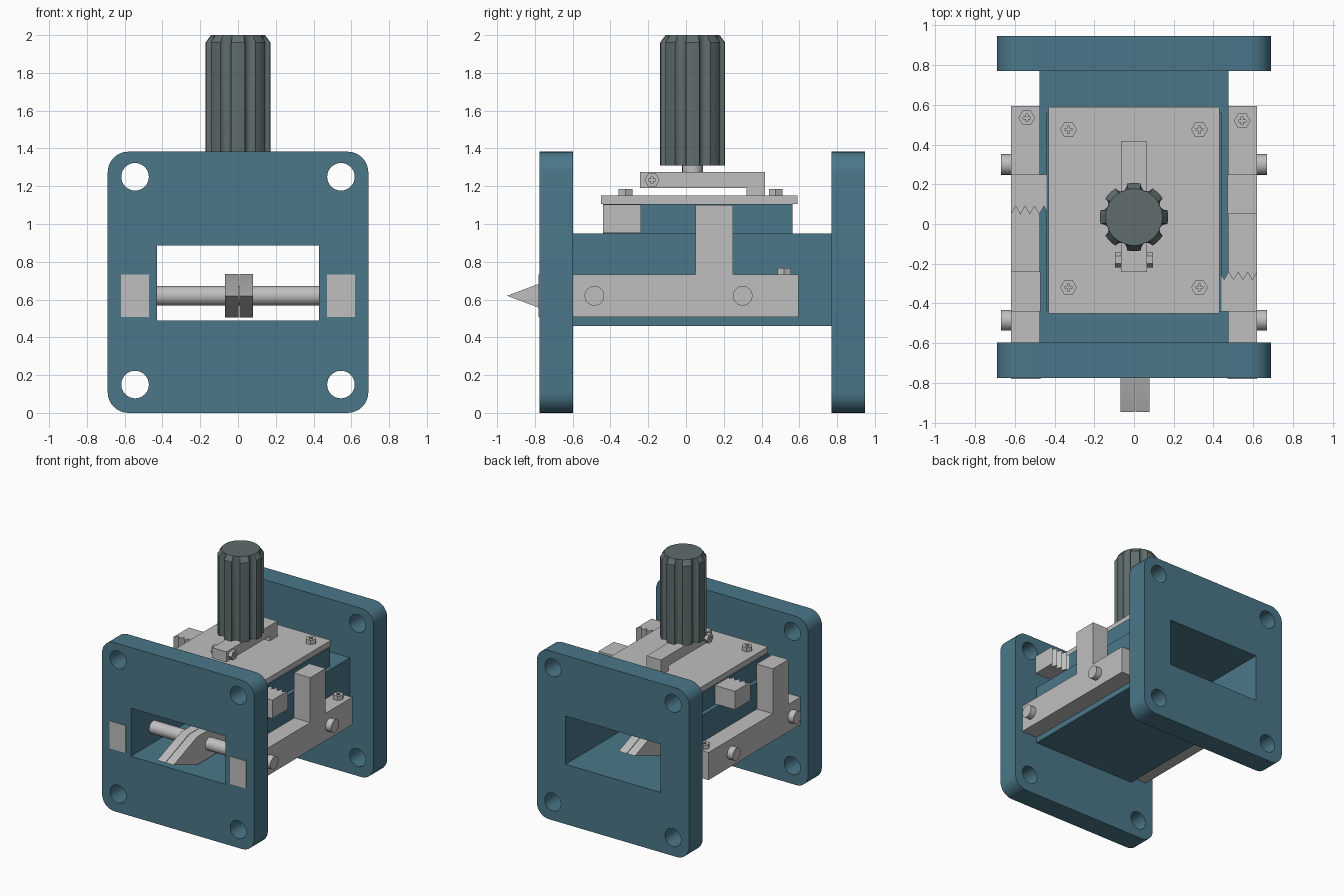
import bpy, bmesh, math
from mathutils import Matrix, Vector

if "Cube" in bpy.data.objects:
    bpy.data.objects.remove(bpy.data.objects["Cube"])


def material(name, rgb):
    m = bpy.data.materials.new(name)
    m.diffuse_color = (*rgb, 1)
    m.use_nodes = True
    m.node_tree.nodes["Principled BSDF"].inputs["Base Color"].default_value = m.diffuse_color
    return m


TEAL = material("teal paint", (0.070, 0.185, 0.250))
GREY = material("light grey metal", (0.52, 0.52, 0.52))
DARK = material("dark slate knob", (0.115, 0.150, 0.150))


def add_mesh(name, bm, mat):
    bmesh.ops.recalc_face_normals(bm, faces=bm.faces)
    me = bpy.data.meshes.new(name)
    bm.to_mesh(me)
    bm.free()
    me.materials.clear()
    me.materials.append(mat)
    ob = bpy.data.objects.new(name, me)
    bpy.context.collection.objects.link(ob)
    return ob


AXES = {
    'z': Matrix.Identity(4),
    'y': Matrix(((1, 0, 0, 0), (0, 0, -1, 0), (0, 1, 0, 0), (0, 0, 0, 1))),
    'x': Matrix(((0, 0, 1, 0), (1, 0, 0, 0), (0, 1, 0, 0), (0, 0, 0, 1))),
}


def prism(name, loops, axis, lo, hi, mat):
    """Extrude outlines (the first is solid, the rest are holes) along an axis.
    Outline coordinates: z -> (x, y), y -> (x, z), x -> (y, z)."""
    cu = bpy.data.curves.new(name, 'CURVE')
    cu.dimensions, cu.fill_mode, cu.extrude = '2D', 'BOTH', (hi - lo) / 2
    for loop in loops:
        sp = cu.splines.new('POLY')
        sp.points.add(len(loop) - 1)
        for p, (a, b) in zip(sp.points, loop):
            p.co = (a, b, 0, 1)
        sp.use_cyclic_u = True
    tmp = bpy.data.objects.new(name + "_outline", cu)
    bpy.context.collection.objects.link(tmp)
    me = bpy.data.meshes.new_from_object(
        tmp.evaluated_get(bpy.context.evaluated_depsgraph_get()))
    bpy.data.objects.remove(tmp)
    bm = bmesh.new()
    bm.from_mesh(me)
    bpy.data.meshes.remove(me)
    bmesh.ops.remove_doubles(bm, verts=bm.verts, dist=1e-5)
    M = AXES[axis]
    mid = (M.to_3x3() @ Vector((0, 0, 1)))
    mid = Vector([abs(c) for c in mid]) * (lo + hi) / 2
    bmesh.ops.transform(bm, verts=bm.verts, matrix=Matrix.Translation(mid) @ M)
    return add_mesh(name, bm, mat)


def rect(a0, a1, b0, b1):
    return [(a0, b0), (a1, b0), (a1, b1), (a0, b1)]


def ring(a, b, r, n=32, start=0.0):
    return [(a + r * math.cos(start + 2 * math.pi * i / n),
             b + r * math.sin(start + 2 * math.pi * i / n)) for i in range(n)]


def rounded(a0, a1, b0, b1, r, n=8):
    pts = []
    for k, (ca, cb) in enumerate([(a1 - r, b1 - r), (a0 + r, b1 - r),
                                  (a0 + r, b0 + r), (a1 - r, b0 + r)]):
        for i in range(n + 1):
            t = math.pi / 2 * (k + i / n)
            pts.append((ca + r * math.cos(t), cb + r * math.sin(t)))
    return pts


def box(name, x, y, z, mat):
    return prism(name, [rect(*x, *y)], 'z', *z, mat)


def screw(name, a, b, axis, base, sign=1, r=0.042):
    """Hex head with a sunken cross."""
    w, s = 0.005, 0.018
    cross = [(w, s), (w, w), (s, w), (s, -w), (w, -w), (w, -s),
             (-w, -s), (-w, -w), (-s, -w), (-s, w), (-w, w), (-w, s)]
    hexa = ring(a, b, r, 6)
    m, t = base + sign * 0.02, base + sign * 0.035
    prism(name, [hexa], axis, min(base, m), max(base, m), GREY)
    prism(name + "_cross", [hexa, [(a + p, b + q) for p, q in cross]],
          axis, min(m, t), max(m, t), GREY)


# Flanges with corner holes, and the hollow tube between them
window = rect(-0.43, 0.43, 0.49, 0.885)
holes = [ring(x, z, 0.073) for x in (-0.545, 0.545) for z in (0.15, 1.25)]
for name, lo, hi in (("front_flange", -0.775, -0.598), ("back_flange", 0.77, 0.947)):
    prism(name, [rounded(-0.69, 0.69, 0, 1.383, 0.11), window] + holes, 'y', lo, hi, TEAL)
prism("waveguide_tube", [rect(-0.475, 0.475, 0.46, 0.95), window], 'y', -0.598, 0.77, TEAL)

# Raised block and cover plate
box("raised_block", (-0.44, 0.44), (-0.44, 0.5625), (0.95, 1.105), TEAL)
box("cover_plate", (-0.43, 0.43), (-0.45, 0.59), (1.105, 1.15), GREY)
for x in (-0.33, 0.33):
    for y in (-0.32, 0.475):
        screw("plate_screw", x, y, 'z', 1.15)

# Two-part pointed vane inside the tube, carried by two cross rods
vane = [(-0.947, 0.62), (-0.64, 0.735), (0.455, 0.735),
        (0.76, 0.62), (0.455, 0.505), (-0.64, 0.505)]
prism("vane_left", [vane], 'x', -0.069, 0.003, GREY)
prism("vane_right", [vane], 'x', 0.007, 0.079, GREY)
for y in (-0.485, 0.30):
    prism("cross_rod", [ring(y, 0.62, 0.052, 24)], 'x', -0.67, 0.67, GREY)

# Side bars with upright and toothed stop; the left set is turned half round
TURN = -0.095
for side, s in (("right", 1), ("left", -1)):
    xs = sorted((0.472 * s, 0.62 * s))
    y0, y1 = (0.05, 0.25) if s > 0 else (-0.44, -0.24)
    prism(side + "_bar_and_upright",
          [[(-0.78, 0.507), (0.595, 0.507), (0.595, 0.732), (y1, 0.732),
            (y1, 1.1), (y0, 1.1), (y0, 0.732), (-0.78, 0.732)]], 'x', *xs, GREY)
    teeth = [(0.43, -0.44), (0.62, -0.44)]
    for i in range(9):
        teeth.append((0.62 - 0.19 * i / 8, -0.28 if i % 2 else -0.238))
    if s < 0:
        teeth = [(-x, 2 * TURN - y) for x, y in teeth]
    prism(side + "_toothed_stop", [teeth], 'z', 0.952, 1.103, GREY)
screw("right_bar_screw", 0.545, 0.52, 'z', 0.732)
screw("left_bar_screw", -0.54, 0.535, 'z', 0.732)

# Arm on the cover plate with its foot and side screws
prism("clamp_arm", [[(-0.243, 1.19), (0.32, 1.19), (0.32, 1.15), (0.418, 1.15),
                     (0.418, 1.275), (-0.243, 1.275)]], 'x', -0.065, 0.065, GREY)
for s in (-1, 1):
    screw("arm_screw", -0.18, 1.232, 'x', 0.06 * s, s, 0.04)

# Fluted knob on a short shaft
KY = 0.035
prism("knob_shaft", [ring(0, KY, 0.055, 24)], 'z', 1.27, 1.32, GREY)
bm = bmesh.new()
offsets = [-22.5, -16.5, -10.5, -9, -5, 0, 5, 9, 10.5, 16.5]
rows = []
for z, top in ((1.31, 0.172), (1.96, 0.172), (2.0, 0.143)):
    row = []
    for k in range(8):
        for d in offsets:
            r = 0.172
            if abs(d) < 10.5:
                r -= 0.030 * math.sqrt(1 - (d / 10.5) ** 2)
            r = min(r, top)
            t = math.radians(22.5 + 45 * k + d)
            row.append(bm.verts.new((r * math.cos(t), KY + r * math.sin(t), z)))
    rows.append(row)
for lower, upper in zip(rows, rows[1:]):
    for i in range(len(lower)):
        j = (i + 1) % len(lower)
        bm.faces.new((lower[i], lower[j], upper[j], upper[i]))
bm.faces.new(rows[0])
bm.faces.new(rows[-1])
add_mesh("knob", bm, DARK)

# Smooth the round parts, keep edges sharp
for ob in bpy.context.collection.objects:
    ob.select_set(True)
    bpy.context.view_layer.objects.active = ob
bpy.ops.object.shade_smooth_by_angle(angle=math.radians(30))
